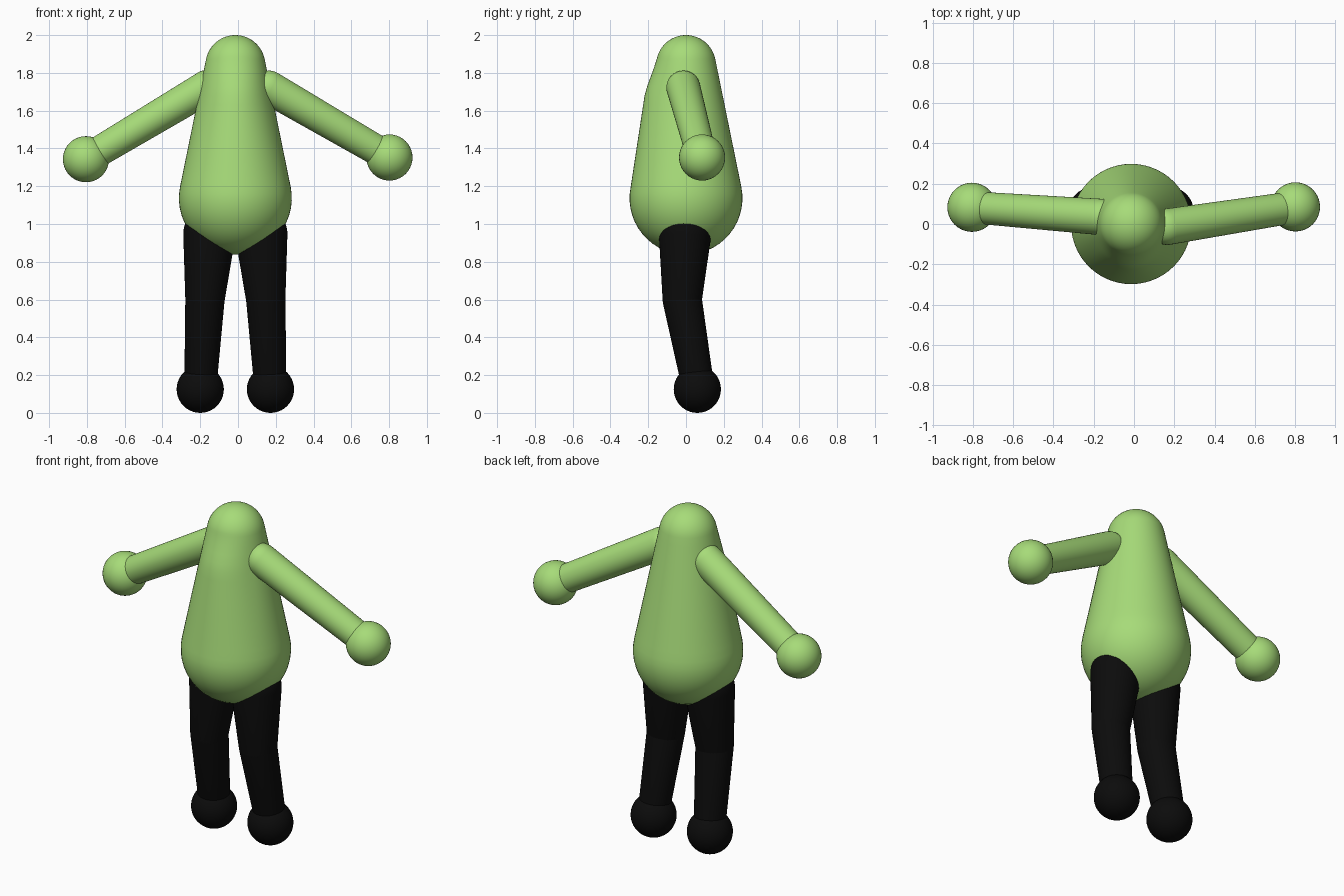
import bpy, bmesh, math
from mathutils import Vector

if "Cube" in bpy.data.objects:
    bpy.data.objects.remove(bpy.data.objects["Cube"])


def material(name, rgb):
    m = bpy.data.materials.new(name)
    m.diffuse_color = (*rgb, 1)
    m.use_nodes = True
    m.node_tree.nodes["Principled BSDF"].inputs["Base Color"].default_value = m.diffuse_color
    return m


GREEN = material("leaf green", (0.385, 0.71, 0.19))
BLACK = material("soft black", (0.0035, 0.0035, 0.0035))


def add_capsule(bm, p0, r0, p1, r1, seg=40, cap=10, shaft=1):
    """Tapered capsule: the hull of two spheres, lathed around the p0-p1 axis."""
    p0, p1 = Vector(p0), Vector(p1)
    axis = p1 - p0
    length = axis.length
    rot = axis.to_track_quat('Z', 'Y')
    a = math.asin((r0 - r1) / length)
    # profile of (radius, height), from pole to pole
    low = [-math.pi / 2 + (a + math.pi / 2) * i / cap for i in range(1, cap + 1)]
    high = [a + (math.pi / 2 - a) * i / cap for i in range(cap)]
    prof = [(r0 * math.cos(t), r0 * math.sin(t)) for t in low]
    end = [(r1 * math.cos(t), length + r1 * math.sin(t)) for t in high]
    s, e = Vector(prof[-1]), Vector(end[0])
    prof += [tuple(s.lerp(e, i / shaft)) for i in range(1, shaft)] + end
    place = lambda x, y, z: bm.verts.new(p0 + rot @ Vector((x, y, z)))
    rings = [[place(r * math.cos(2 * math.pi * k / seg),
                    r * math.sin(2 * math.pi * k / seg), h)
              for k in range(seg)] for r, h in prof]
    bottom, top = place(0, 0, -r0), place(0, 0, length + r1)
    for k in range(seg):
        n = (k + 1) % seg
        bm.faces.new((bottom, rings[0][n], rings[0][k]))
        bm.faces.new((top, rings[-1][k], rings[-1][n]))
        for A, B in zip(rings, rings[1:]):
            bm.faces.new((A[k], A[n], B[n], B[k]))


def finish(bm, name, mat):
    bmesh.ops.recalc_face_normals(bm, faces=bm.faces)
    me = bpy.data.meshes.new(name)
    bm.to_mesh(me)
    bm.free()
    me.materials.append(mat)
    ob = bpy.data.objects.new(name, me)
    bpy.context.collection.objects.link(ob)
    bpy.ops.object.select_all(action='DESELECT')
    ob.select_set(True)
    bpy.context.view_layer.objects.active = ob
    bpy.ops.object.shade_smooth_by_angle(angle=math.radians(35))
    return ob


def limb(name, mat, joints):
    """Chain of tapered capsules through (point, radius) joints."""
    bm = bmesh.new()
    for (p0, r0), (p1, r1) in zip(joints, joints[1:]):
        add_capsule(bm, p0, r0, p1, r1)
    return finish(bm, name, mat)


def ball(name, mat, centre, r):
    bm = bmesh.new()
    bmesh.ops.create_uvsphere(bm, u_segments=40, v_segments=20, radius=r)
    bmesh.ops.translate(bm, vec=centre, verts=bm.verts)
    return finish(bm, name, mat)


# pear-shaped body and head in one piece, with a slight chest bulge at the front
CX = -0.014
bm = bmesh.new()
add_capsule(bm, (CX, 0, 1.137), 0.299, (CX, 0, 1.842), 0.158, seg=56, cap=14, shaft=14)
for v in bm.verts:
    if 1.2 < v.co.z < 1.86:
        facing = -v.co.y / math.hypot(v.co.x - CX, v.co.y)
        w = min(max((facing - 0.5) * 2, 0), 1)
        rise = min((v.co.z - 1.2) / 0.5, (1.86 - v.co.z) / 0.16, 1)
        v.co.y -= 0.026 * w * rise
finish(bm, "body", GREEN)

# arms and hands
for side, shoulder, hand in (("left", (-0.165, 0.035, 1.725), (-0.805, 0.083, 1.343)),
                             ("right", (0.165, -0.014, 1.722), (0.802, 0.085, 1.352))):
    limb(side + "_arm", GREEN, [(shoulder, 0.09), (hand, 0.079)])
    ball(side + "_hand", GREEN, hand, 0.122)

# legs and feet
for side, s in (("left", -1), ("right", 1)):
    limb(side + "_leg", BLACK, [((CX + s * 0.137, -0.005, 0.95), 0.139),
                                ((CX + s * 0.161, -0.02, 0.6), 0.104),
                                ((CX + s * 0.184, 0.06, 0.16), 0.086)])
    ball(side + "_foot", BLACK, (CX + s * 0.186, 0.06, 0.125), 0.125)
